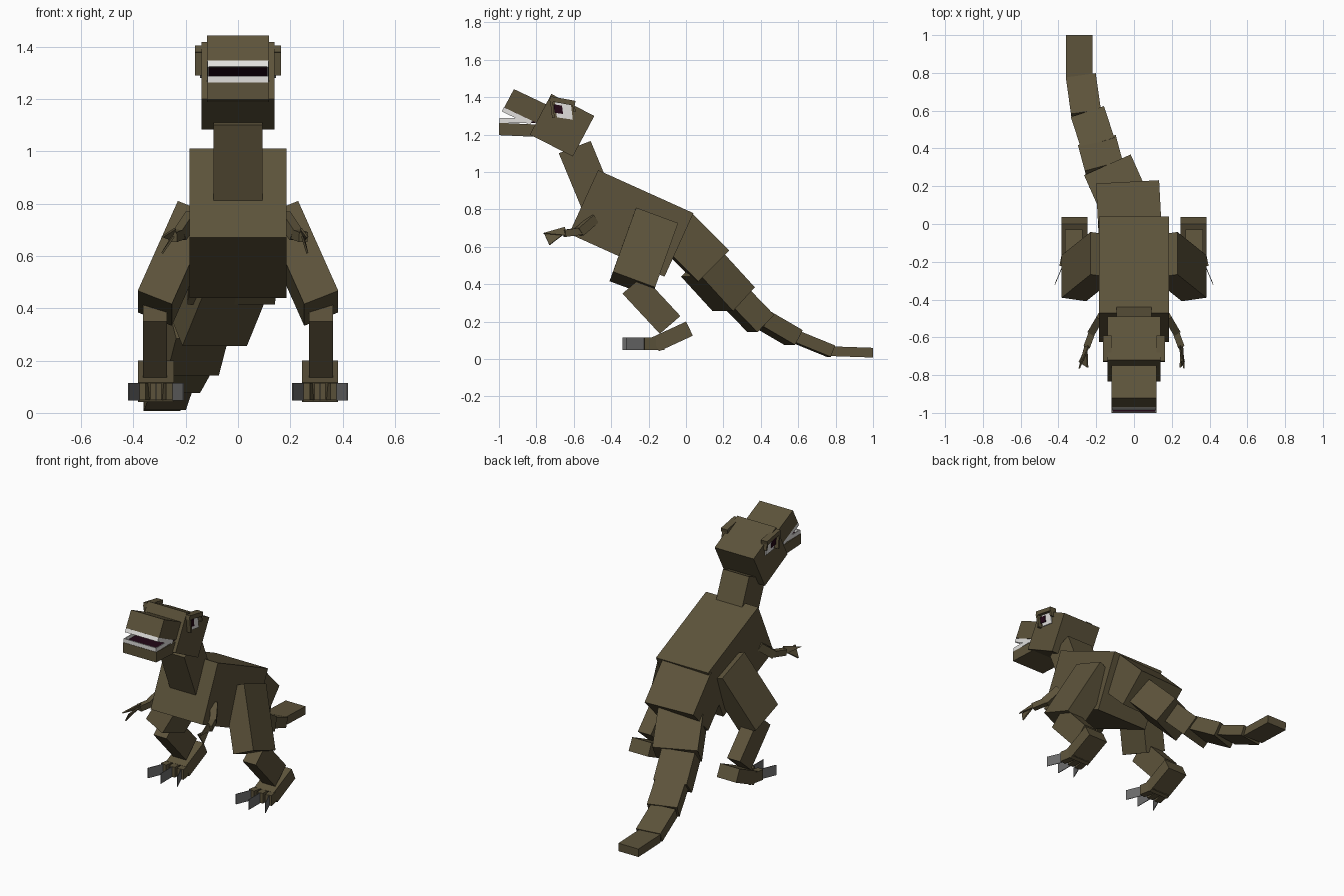
import bpy, bmesh, math
from mathutils import Vector as V

if "Cube" in bpy.data.objects:
    bpy.data.objects.remove(bpy.data.objects["Cube"])


def material(name, rgb):
    m = bpy.data.materials.new(name)
    m.diffuse_color = (*rgb, 1)
    m.use_nodes = True
    m.node_tree.nodes["Principled BSDF"].inputs["Base Color"].default_value = m.diffuse_color
    return m


HIDE = material("olive brown hide", (0.108, 0.086, 0.043))
CLAW = material("claw grey", (0.15, 0.15, 0.15))
WHITE = material("tooth and eye white", (0.75, 0.74, 0.72))
MOUTH = material("dark mouth", (0.016, 0.002, 0.008))


def mesh(name, verts, faces, mat):
    me = bpy.data.meshes.new(name)
    bm = bmesh.new()
    vs = [bm.verts.new(v) for v in verts]
    for f in faces:
        bm.faces.new([vs[i] for i in f])
    bmesh.ops.recalc_face_normals(bm, faces=bm.faces)
    bm.to_mesh(me)
    bm.free()
    me.materials.append(mat)
    ob = bpy.data.objects.new(name, me)
    bpy.context.collection.objects.link(ob)
    return ob


def box(name, o, u, v, w, mat=HIDE):
    """Box from a corner and three edge vectors."""
    o, u, v, w = V(o), V(u), V(v), V(w)
    pts = [o, o + u, o + u + v, o + v]
    pts += [p + w for p in pts]
    return mesh(name, pts, [(0, 1, 2, 3), (4, 5, 6, 7), (0, 1, 5, 4),
                            (1, 2, 6, 5), (2, 3, 7, 6), (3, 0, 4, 7)], mat)


def slab(name, o, u, v, x0, x1, mat=HIDE):
    """Box tilted only in the side plane: o, u, v are (y, z)."""
    return box(name, (x0, *o), (0, *u), (0, *v), (x1 - x0, 0, 0), mat)


def triangle_plate(name, a, b, c, mat):
    a, b, c = V(a), V(b), V(c)
    n = (b - a).cross(c - a).normalized() * 0.004
    return mesh(name, [a - n, b - n, c - n, a + n, b + n, c + n],
                [(0, 1, 2), (3, 4, 5), (0, 1, 4, 3), (1, 2, 5, 4), (2, 0, 3, 5)], mat)


def limb(name, p, q, w, h):
    """Square bar from p to q."""
    p, q = V(p), V(q)
    d = (q - p).normalized()
    s = d.cross(V((0, 0, 1))).normalized() * w
    t = s.cross(d).normalized() * h
    return box(name, p - s / 2 - t / 2, q - p, s, t)


# torso, neck, head
slab("torso", (-.47, 1.01), (.51, -.23), (-.155, -.34), -.186, .186)
slab("neck", (-.51, 1.166), (-.17, -.066), (.12, -.29), -.093, .093)
slab("head", (-.72, 1.417), (.23, -.117), (-.115, -.217), -.139, .139)

# snout and jaw with dark mouth linings
slab("snout", (-.92, 1.443), (.19, -.09), (-.052, -.098), -.118, .118)
slab("jaw", (-1.0, 1.197), (.22, -.01), (0, .066), -.118, .118)
slab("palate", (-.97, 1.345), (.16, -.076), (-.002, -.004), -.11, .11, MOUTH)
slab("mouth_floor", (-.995, 1.262), (.19, 0), (0, .005), -.112, .112, MOUTH)

# teeth rows
slab("upper_front_teeth", (-.974, 1.346), (-.011, -.022), (.006, -.003), -.116, .116, WHITE)
slab("lower_front_teeth", (-.998, 1.262), (0, .026), (.006, 0), -.116, .116, WHITE)
for s in (-1, 1):
    slab("upper_side_teeth", (-.973, 1.345), (.15, -.071), (-.011, -.022), s * .111, s * .116, WHITE)
    slab("lower_side_teeth", (-.998, 1.262), (.14, 0), (0, .026), s * .111, s * .116, WHITE)

for s in (-1, 1):
    # eye with a hooded frame
    slab("eye_white", (-.70, 1.372), (.085, -.012), (.01, -.08), s * .137, s * .145, WHITE)
    slab("pupil", (-.708, 1.362), (.045, -.007), (.006, -.045), s * .137, s * .149, MOUTH)
    slab("brow", (-.725, 1.405), (.135, -.025), (-.006, -.026), s * .12, s * .165)
    slab("eye_front_frame", (-.728, 1.39), (.014, 0), (.012, -.1), s * .12, s * .165)
    slab("eye_back_frame", (-.61, 1.38), (.012, 0), (.008, -.06), s * .12, s * .16)

    # leg
    box("thigh", (s * .23, -.267, .81), (s * .153, -.123, -.343),
        (0, .225, -.083), (s * -.13, -.019, -.051))
    slab("shin", (-.34, .35), (.2, -.215), (.11, .095), s * .272, s * .364)
    slab("ankle", (0, .2), (.037, -.075), (-.182, -.084), s * .245, s * .383)

    # toes and thin claws, fanned outwards
    for k in (-1, 0, 1):
        x = .314 + k * .048
        limb("toe", (s * (x - k * .008), -.12, .082), (s * (x + k * .012), -.225, .082), .042, .066)
        box("toe_claw", (s * (x + k * .015) - .002, -.22, .048),
            (s * k * .042, -.12 + abs(k) * .02, 0), (0, 0, .066), (.004, 0, 0), CLAW)

    # small arm
    limb("upper_arm", (s * .175, -.49, .75), (s * .222, -.57, .68), .04, .05)
    limb("forearm", (s * .215, -.555, .685), (s * .25, -.65, .672), .035, .038)
    tip = .29 if s < 0 else .265
    triangle_plate("hand_claw", (s * .24, -.65, .705), (s * .255, -.63, .66),
                   (s * tip, -.765, .672), HIDE)
    triangle_plate("hand_claw", (s * .245, -.76, .675), (s * .25, -.645, .675),
                   (s * tip, -.73, .61), HIDE)

# tail: end centre, yaw, pitch, length, width, height of each block
TAIL = [((-.03, .14, .497), 3, 45, .28, .335, .235),
        ((-.115, .255, .32), 24, 45, .26, .27, .18),
        ((-.185, .40, .19), 15, 45, .20, .207, .131),
        ((-.24, .575, .115), 18, 29, .20, .185, .09),
        ((-.28, .775, .042), 8, 22, .21, .16, .065),
        ((-.29, 1.0, .034), 0, 2, .225, .142, .052)]
for i, (end, yaw, pitch, length, w, h) in enumerate(TAIL):
    a, p = math.radians(yaw), math.radians(pitch)
    d = V((-math.sin(a) * math.cos(p), math.cos(a) * math.cos(p), -math.sin(p)))
    limb(f"tail_block_{i + 1}", V(end) - d * length, end, w, h)
